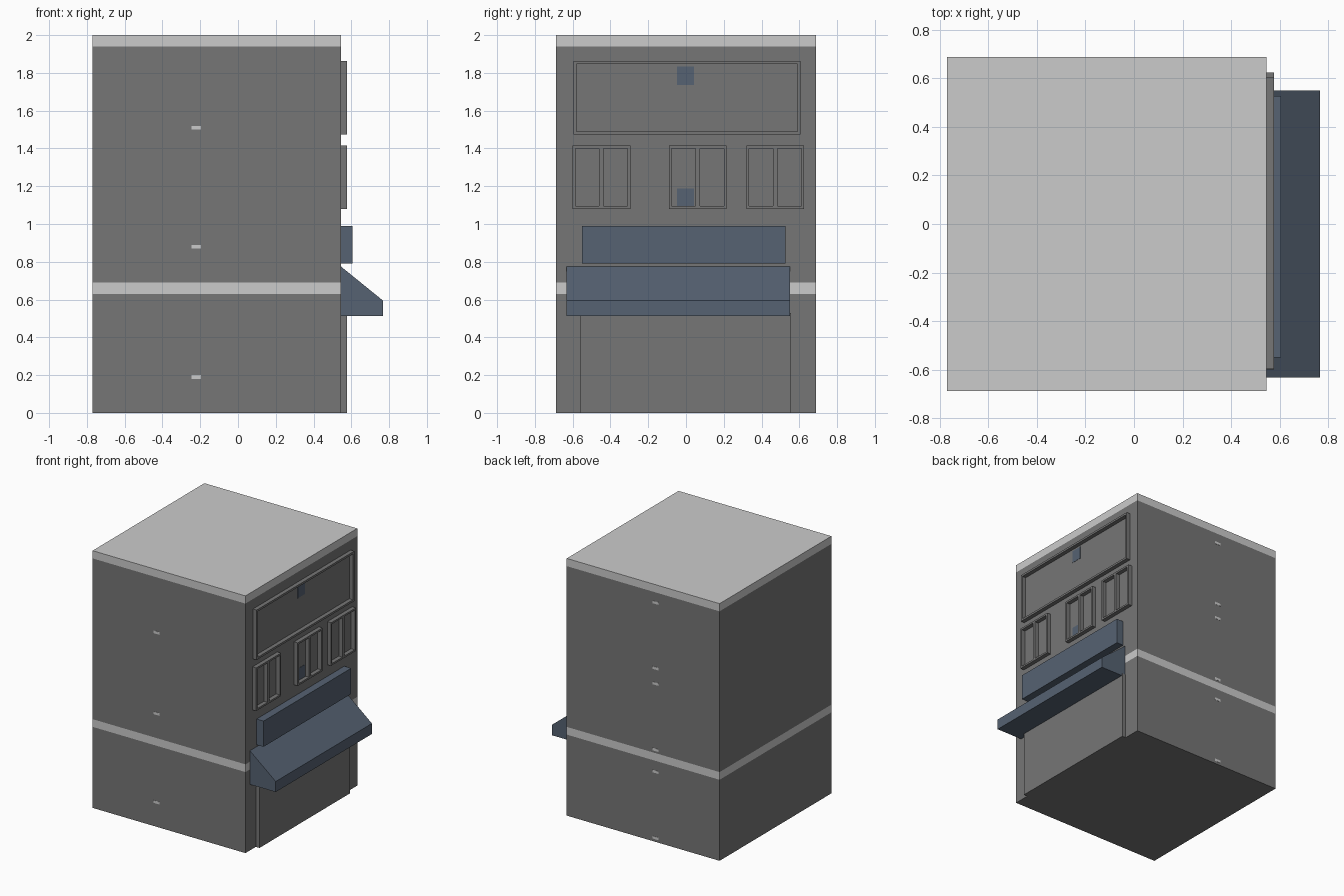
import bpy, bmesh

if "Cube" in bpy.data.objects:
    bpy.data.objects.remove(bpy.data.objects["Cube"])

def material(name, rgb):
    m = bpy.data.materials.new(name)
    m.diffuse_color = (*rgb, 1)
    m.use_nodes = True
    m.node_tree.nodes["Principled BSDF"].inputs["Base Color"].default_value = m.diffuse_color
    return m

GREY = material("wall_grey", (0.18, 0.18, 0.18))
LIGHT = material("trim_light_grey", (0.6, 0.6, 0.6))
BLUE = material("awning_blue", (0.092, 0.122, 0.168))
WALL = 0.545                      # x of the shop front wall

def finish(name, bm, *mats):
    bmesh.ops.recalc_face_normals(bm, faces=bm.faces)
    me = bpy.data.meshes.new(name)
    bm.to_mesh(me)
    bm.free()
    ob = bpy.data.objects.new(name, me)
    for m in mats:
        me.materials.append(m)
    bpy.context.collection.objects.link(ob)
    return ob

def add_box(bm, x0, x1, y0, y1, z0, z1):
    vs = bmesh.ops.create_cube(bm, size=1)["verts"]
    for v in vs:
        v.co = ((x0 + x1) / 2 + v.co.x * (x1 - x0),
                (y0 + y1) / 2 + v.co.y * (y1 - y0),
                (z0 + z1) / 2 + v.co.z * (z1 - z0))

def box(name, mat, *dims):
    bm = bmesh.new()
    add_box(bm, *dims)
    return finish(name, bm, mat)

# building body, cut at the trim heights and coloured by height
bm = bmesh.new()
add_box(bm, -0.77, WALL, -0.687, 0.687, 0, 2)
for z in (0.63, 0.69, 1.94):
    bmesh.ops.bisect_plane(bm, geom=bm.verts[:] + bm.edges[:] + bm.faces[:],
                           plane_co=(0, 0, z), plane_no=(0, 0, 1))
for f in bm.faces:
    z = f.calc_center_median().z
    f.material_index = int(0.63 < z < 0.69 or z > 1.94)
finish("building_body", bm, GREY, LIGHT)

# window frames: border bars plus optional centre mullion
def window(name, y0, y1, z0, z1, t, mullion=0):
    bm = bmesh.new()
    x0, x1 = WALL - 0.01, 0.577
    add_box(bm, x0, x1, y0, y1, z0, z0 + t)
    add_box(bm, x0, x1, y0, y1, z1 - t, z1)
    add_box(bm, x0, x1, y0, y0 + t, z0 + t, z1 - t)
    add_box(bm, x0, x1, y1 - t, y1, z0 + t, z1 - t)
    if mullion:
        c = (y0 + y1) / 2
        add_box(bm, x0, x1, c - mullion / 2, c + mullion / 2, z0 + t, z1 - t)
    finish(name, bm, GREY)

window("upper_window_frame", -0.595, 0.605, 1.475, 1.863, 0.016)
for i, y in enumerate((-0.6, -0.09, 0.32)):
    window(f"window_frame_{i + 1}", y, y + 0.305, 1.08, 1.415, 0.014, 0.024)

# shop front panel and sign board
box("shop_front_panel", GREY, WALL - 0.01, 0.577, -0.56, 0.555, 0, 0.53)
box("sign_board", BLUE, WALL - 0.01, 0.605, -0.55, 0.527, 0.79, 0.99)

# awning: wedge profile swept along y
bm = bmesh.new()
profile = [(WALL, 0.513), (0.767, 0.513), (0.767, 0.595), (WALL, 0.775)]
face = bm.faces.new([bm.verts.new((x, -0.632, z)) for x, z in profile])
ext = bmesh.ops.extrude_face_region(bm, geom=[face])["geom"]
for v in ext:
    if isinstance(v, bmesh.types.BMVert):
        v.co.y = 0.55
bm_has_base = face.is_valid and face in bm.faces
if not bm_has_base:
    bm.faces.new([v for v in bm.verts if v.co.y < 0])
finish("awning", bm, BLUE)

# small blue marks on the glass
for i, z in enumerate((1.785, 1.14)):
    box(f"glass_mark_{i + 1}", BLUE, WALL - 0.001, WALL + 0.002,
        -0.047, 0.042, z - 0.048, z + 0.048)

# tiny light marks on the side walls
for side, heights in ((-1, (0.19, 0.88, 1.51)),
                      (1, (0.03, 0.545, 0.716, 1.23, 1.35, 1.86))):
    for i, z in enumerate(heights):
        ys = sorted((side * 0.686, side * 0.6885))
        box(f"wall_mark_{'front' if side < 0 else 'back'}_{i + 1}", LIGHT,
            -0.245, -0.195, *ys, z - 0.01, z + 0.01)
